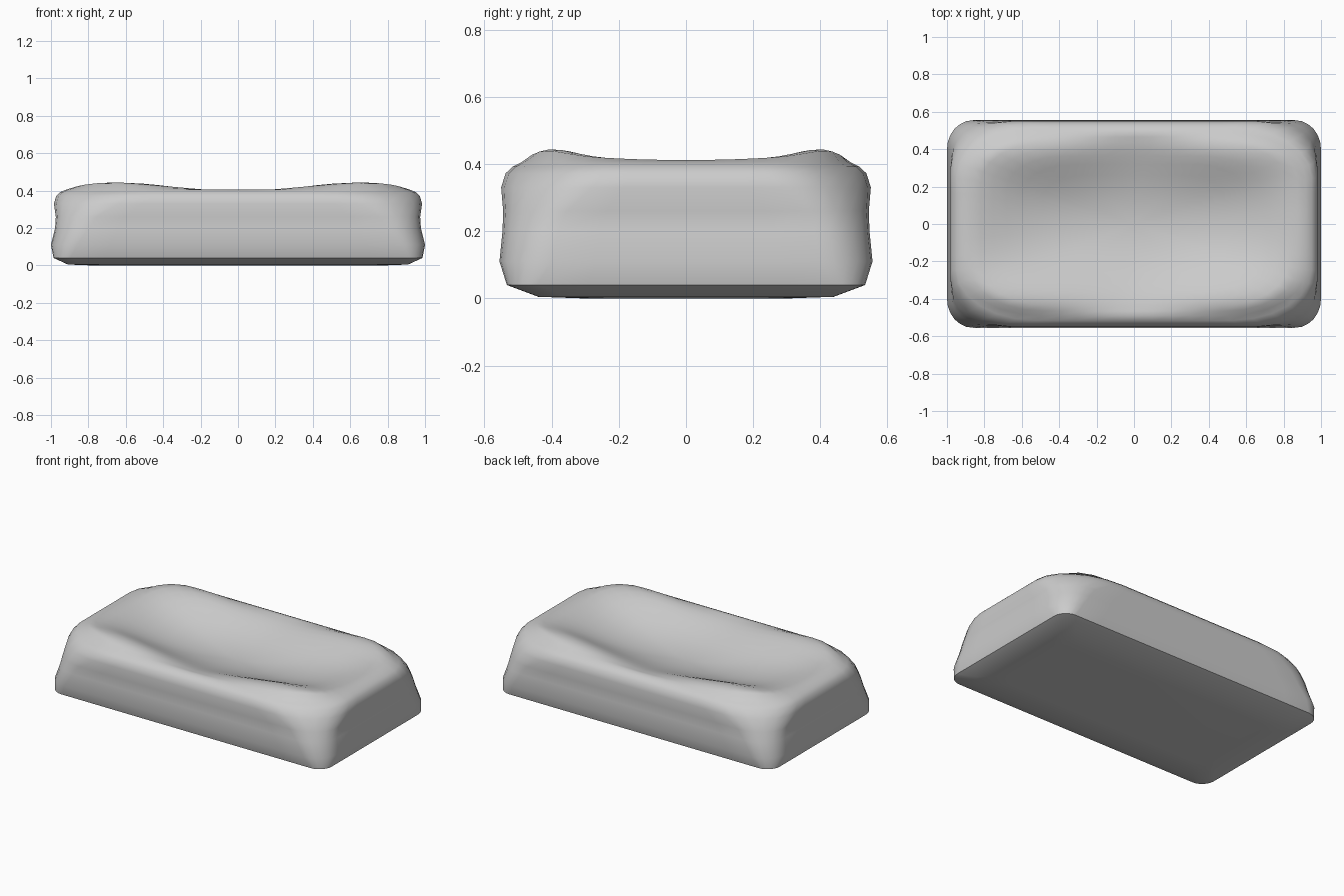
import bpy, bmesh, math

if "Cube" in bpy.data.objects:
    bpy.data.objects.remove(bpy.data.objects["Cube"], do_unlink=True)

grey = bpy.data.materials.new("soft grey fabric")
grey.use_nodes = True
colour = (0.6, 0.6, 0.6, 1)
grey.diffuse_color = colour
grey.node_tree.nodes["Principled BSDF"].inputs["Base Color"].default_value = colour

RIM_X, RIM_Y = 0.92, 0.49


def outline(hx, hy, rx, ry, arc=6, long_cuts=10, short_cuts=6):
    """Rectangle with elliptical corners as evenly sampled points."""
    corners = []
    for k, (sx, sy) in enumerate([(1, 1), (-1, 1), (-1, -1), (1, -1)]):
        for i in range(arc + 1):
            a = math.pi / 2 * (k + i / arc)
            corners.append((sx * (hx - rx) + rx * math.cos(a),
                            sy * (hy - ry) + ry * math.sin(a)))
    points = []
    for i, p in enumerate(corners):
        q = corners[(i + 1) % len(corners)]
        cuts = 1
        if i % (arc + 1) == arc:
            cuts = long_cuts if (i // (arc + 1)) % 2 == 0 else short_cuts
        for j in range(cuts):
            t = j / cuts
            points.append((p[0] + (q[0] - p[0]) * t, p[1] + (q[1] - p[1]) * t))
    return points


def dished(x, y):
    """Height of the soft sunken seat, with four plump corners."""
    u, v = abs(x) / RIM_X, abs(y) / RIM_Y
    bowl = 1 - (1 - u ** 3) * (1 - v ** 2)
    plump = math.sin(math.pi * u ** 1.5) * math.sin(math.pi * v ** 2.5)
    return 0.297 + 0.105 * math.sin(math.pi / 2 * bowl) + 0.014 * u * u + 0.045 * plump


bm = bmesh.new()
rings = []


def add_ring(hx, hy, rx, ry, height):
    rings.append([bm.verts.new((x, y, height(x, y)))
                  for x, y in outline(hx, hy, rx, ry)])


# Underside, pinched lower edge, waisted walls with corners drawn in, soft rim
for hx, hy, rx, ry, z in [
    (0.78, 0.30, 0.10, 0.10, 0.0),
    (0.91, 0.44, 0.09, 0.09, 0.005),
    (0.986, 0.533, 0.09, 0.09, 0.04),
    (1.0, 0.555, 0.14, 0.155, 0.11),
    (0.978, 0.546, 0.18, 0.165, 0.20),
    (0.974, 0.544, 0.22, 0.19, 0.26),
    (0.984, 0.55, 0.34, 0.27, 0.33),
    (0.972, 0.537, 0.41, 0.29, 0.372),
    (0.95, 0.516, 0.43, 0.27, 0.392),
    (0.92, 0.49, 0.42, 0.25, 0.405),
]:
    add_ring(hx, hy, rx, ry, lambda x, y: z)

# Sunken top
for s in (0.95, 0.89, 0.82, 0.74, 0.65, 0.53, 0.4, 0.26, 0.12):
    add_ring(RIM_X * s, RIM_Y * s, 0.41 * s, 0.24 * s, dished)

for low, high in zip(rings, rings[1:]):
    for i in range(len(low)):
        j = (i + 1) % len(low)
        bm.faces.new((low[i], low[j], high[j], high[i]))
bm.faces.new(list(reversed(rings[0])))
middle = bm.verts.new((0, 0, dished(0, 0)))
for i, v in enumerate(rings[-1]):
    bm.faces.new((v, rings[-1][(i + 1) % len(rings[-1])], middle))
bmesh.ops.recalc_face_normals(bm, faces=bm.faces)

mesh = bpy.data.meshes.new("cushion")
bm.to_mesh(mesh)
bm.free()
mesh.materials.append(grey)
cushion = bpy.data.objects.new("cushion", mesh)
bpy.context.collection.objects.link(cushion)
bpy.context.view_layer.objects.active = cushion
cushion.select_set(True)
bpy.ops.object.shade_smooth_by_angle(angle=math.radians(40))
